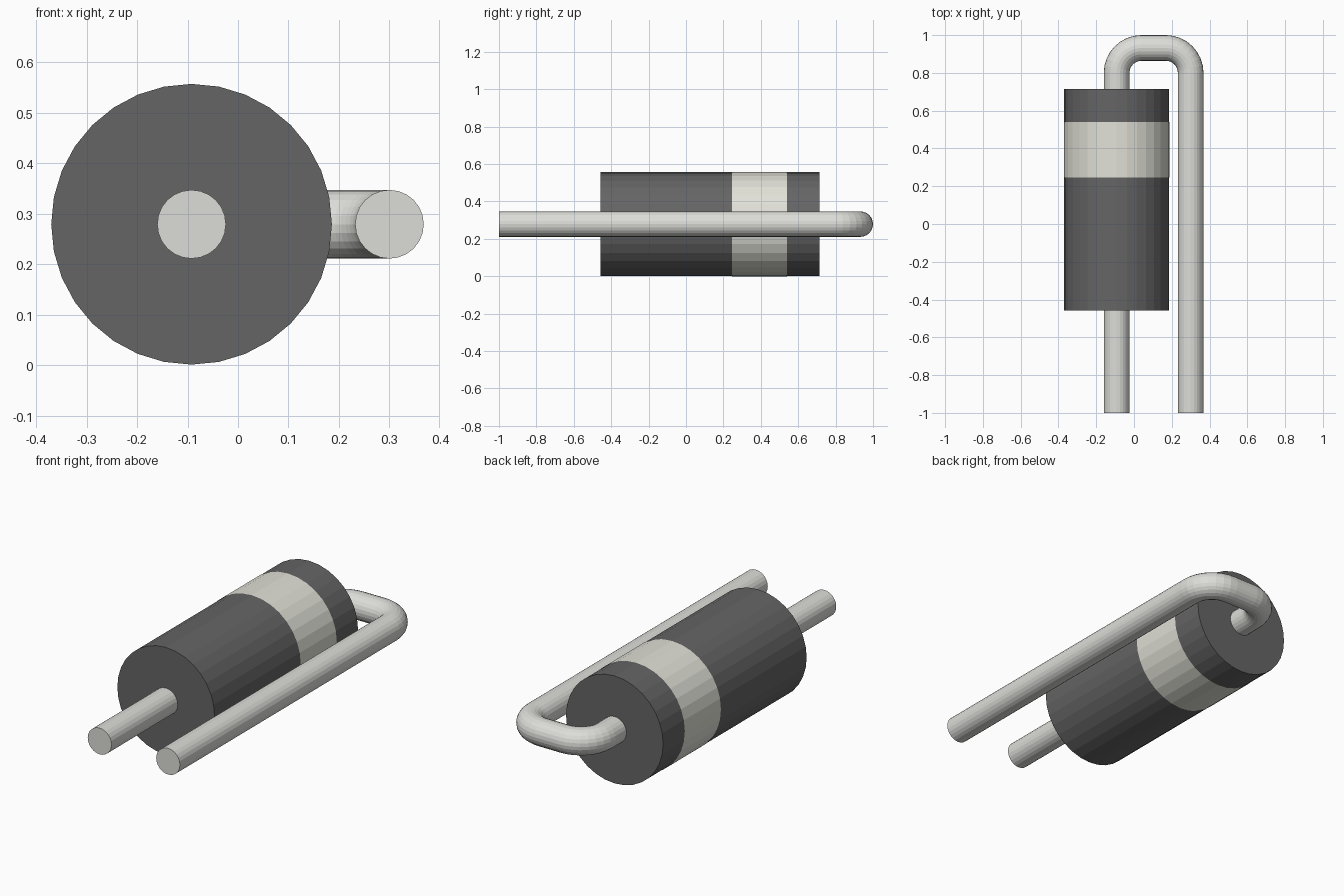
import bpy, bmesh
from math import sin, cos, pi
from mathutils import Vector

if "Cube" in bpy.data.objects:
    bpy.data.objects.remove(bpy.data.objects["Cube"])

CX, CZ = -0.092, 0.279      # body axis
WX, WR = 0.30, 0.068        # return lead position, wire radius
BEND, TOP = 0.132, 0.932    # bend radius, centre line of the crossing wire


def material(name, rgb):
    m = bpy.data.materials.new(name)
    m.diffuse_color = (*rgb, 1)
    m.use_nodes = True
    m.node_tree.nodes["Principled BSDF"].inputs["Base Color"].default_value = m.diffuse_color
    return m


def tube(name, path, radius, sides, mat, caps=True):
    """Sweep a circle along a path lying in the horizontal plane."""
    bm = bmesh.new()
    rings = []
    for i, p in enumerate(path):
        t = (path[min(i + 1, len(path) - 1)] - path[max(i - 1, 0)]).normalized()
        side = Vector((t.y, -t.x, 0))
        rings.append([bm.verts.new(p + radius * (cos(a) * side + sin(a) * Vector((0, 0, 1))))
                      for a in (2 * pi * k / sides for k in range(sides))])
    for r0, r1 in zip(rings, rings[1:]):
        for k in range(sides):
            j = (k + 1) % sides
            bm.faces.new((r0[k], r0[j], r1[j], r1[k]))
    if caps:
        bm.faces.new(rings[0])
        bm.faces.new(rings[-1])
    bmesh.ops.recalc_face_normals(bm, faces=bm.faces)
    me = bpy.data.meshes.new(name)
    bm.to_mesh(me)
    bm.free()
    me.materials.append(mat)
    ob = bpy.data.objects.new(name, me)
    bpy.context.collection.objects.link(ob)
    return ob


def axis(y, x=CX):
    return Vector((x, y, CZ))


def arc(x, start, end, steps=8):
    c = axis(TOP - BEND, x)
    return [c + BEND * Vector((cos(a), sin(a), 0))
            for a in (start + (end - start) * i / steps for i in range(steps + 1))]


dark = material("dark_casing", (0.13, 0.13, 0.13))
pale = material("pale_band", (0.76, 0.76, 0.69))
metal = material("lead_metal", (0.72, 0.72, 0.69))

# Casing and polarity band
tube("casing", [axis(-0.458), axis(0.715)], 0.278, 32, dark)
tube("polarity_band", [axis(0.245), axis(0.54)], 0.2795, 32, pale, caps=False)

# Short straight lead
tube("straight_lead", [axis(-1.0), axis(-0.45)], WR, 24, metal)

# Lead folded back alongside the casing
path = [axis(0.70)] + arc(CX + BEND, pi, pi / 2) + arc(WX - BEND, pi / 2, 0) + [axis(-1.0, WX)]
tube("bent_lead", path, WR, 24, metal)
